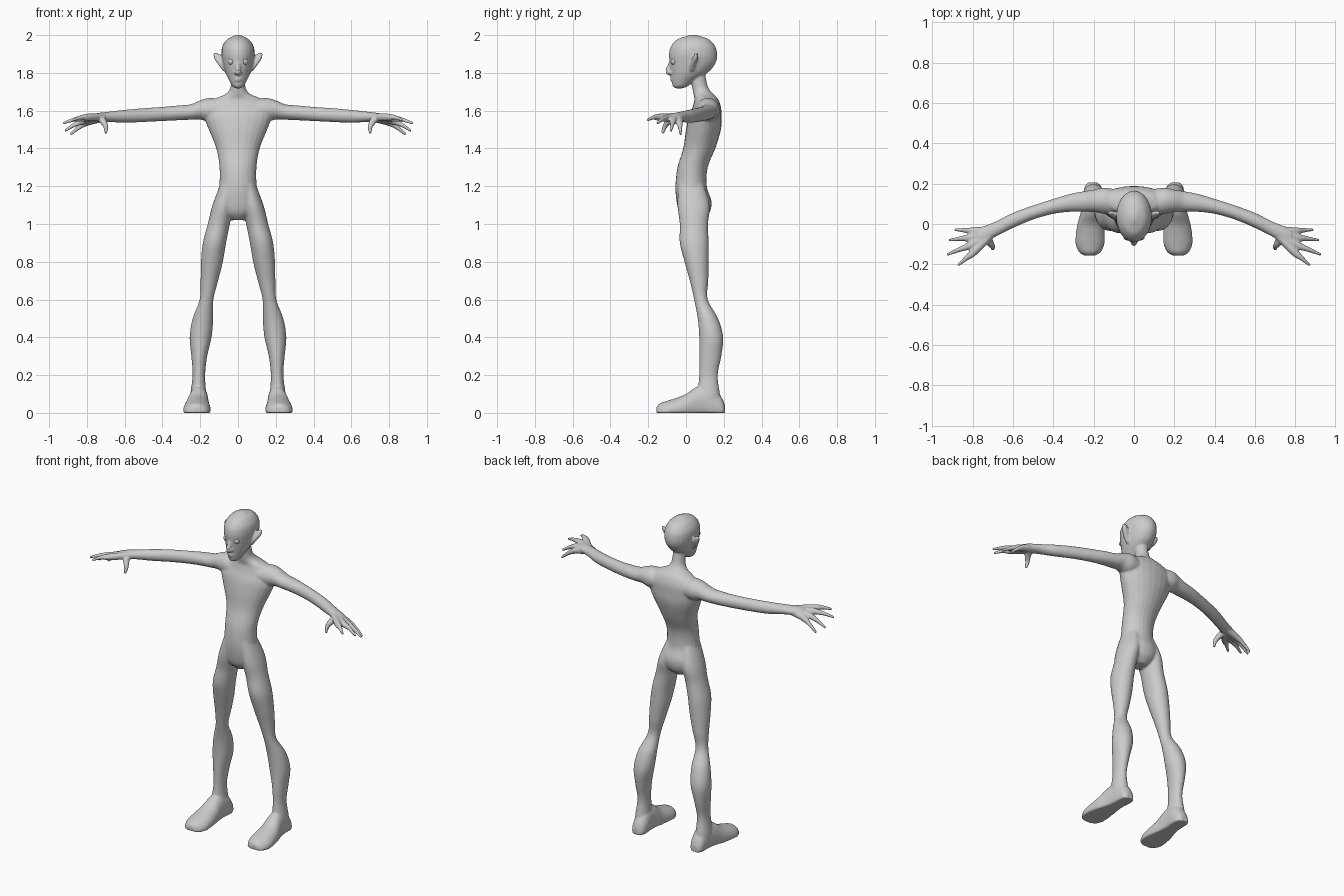
import bpy, bmesh
from math import cos, sin, pi
from mathutils import Vector

bm = bmesh.new()
SIDES = 24


def spline(rows, steps=5):
    """Catmull-Rom refinement of a list of number tuples."""
    pts = [Vector(r) for r in rows]
    ext = [pts[0]] + pts + [pts[-1]]
    out = []
    for i in range(1, len(ext) - 2):
        a, b, c, d = ext[i - 1:i + 3]
        for k in range(steps):
            t = k / steps
            out.append(0.5 * (2 * b + (c - a) * t + (2 * a - 5 * b + 4 * c - d) * t ** 2
                              + (3 * b - a - 3 * c + d) * t ** 3))
    return out + [pts[-1]]


def skin(rings, mirror):
    """Bridge rings of points into a closed tube, optionally on both sides."""
    for s in ((1, -1) if mirror else (1,)):
        loops = [[bm.verts.new((s * p[0], p[1], max(p[2], 0))) for p in r] for r in rings]
        n = len(loops[0])
        for a, b in zip(loops, loops[1:]):
            for i in range(n):
                j = (i + 1) % n
                bm.faces.new((a[i], a[j], b[j], b[i]))
        bm.faces.new(loops[0][::-1])
        bm.faces.new(loops[-1])


def loft(axis, rows, mirror=False):
    """Rows: position along axis, then min/max of the other two axes in xyz order."""
    rings = []
    for t, a0, a1, b0, b1 in spline(rows):
        ring = []
        for i in range(SIDES):
            g = 2 * pi * i / SIDES
            p = [(a0 + a1) / 2 + (a1 - a0) / 2 * cos(g), (b0 + b1) / 2 + (b1 - b0) / 2 * sin(g)]
            p.insert("xyz".index(axis), t)
            ring.append(p)
        rings.append(ring)
    skin(rings, mirror)


def tube(rows, mirror=False):
    """Rows: x, y, z, radius."""
    pts = spline(rows)
    rings = []
    for i, p in enumerate(pts):
        d = (pts[min(i + 1, len(pts) - 1)] - pts[max(i - 1, 0)]).to_3d()
        q = d.to_track_quat('Z', 'Y')
        rings.append([p.to_3d() + q @ Vector((p[3] * cos(2 * pi * k / 12), p[3] * sin(2 * pi * k / 12), 0))
                      for k in range(12)])
    skin(rings, mirror)


# torso and neck (z, half width, back-front range)
torso = [(1.02, .04, .0, .09), (1.06, .10, -.035, .125), (1.12, .12, -.05, .135),
         (1.2, .10, -.056, .11), (1.3, .098, -.045, .115), (1.4, .115, -.015, .155),
         (1.5, .155, .0, .185), (1.57, .18, .015, .188), (1.62, .175, .035, .185),
         (1.66, .13, .045, .17), (1.685, .07, .04, .148), (1.71, .045, .035, .125),
         (1.74, .038, .03, .112), (1.8, .036, .02, .10)]
loft('z', [(z, -w, w, a, b) for z, w, a, b in torso])

# head
head = [(1.718, .012, -.055, -.02), (1.73, .03, -.07, .01), (1.76, .047, -.076, .05),
        (1.79, .062, -.08, .10), (1.82, .073, -.084, .135), (1.86, .083, -.088, .16),
        (1.90, .088, -.09, .165), (1.94, .083, -.08, .155), (1.975, .06, -.05, .125),
        (1.993, .03, -.005, .08), (2.001, .008, .02, .05)]
loft('z', [(z, -w, w, a, b) for z, w, a, b in head])

# nose, lips and ears
tube([(0, -.078, 1.865, .008), (0, -.088, 1.835, .011), (0, -.096, 1.808, .015), (0, -.08, 1.793, .01)])
tube([(.008, -.088, 1.802, .009), (.02, -.08, 1.802, .008)], True)
for z in (1.762, 1.772):
    tube([(-.022, -.066, z, .004), (0, -.076, z, .008), (.022, -.066, z, .004)])
loft('z', [(1.81, .065, .08, .02, .04), (1.84, .068, .102, .02, .05), (1.87, .078, .123, .03, .062),
           (1.895, .095, .131, .043, .065), (1.908, .115, .128, .05, .06)], True)

# arms
loft('x', [(.08, .04, .17, 1.54, 1.66), (.15, .05, .18, 1.54, 1.667), (.2, .06, .17, 1.553, 1.655),
           (.25, .062, .162, 1.552, 1.634), (.32, .06, .148, 1.549, 1.627), (.4, .05, .124, 1.545, 1.62),
           (.5, .022, .092, 1.54, 1.613), (.6, -.02, .055, 1.536, 1.604),
           (.68, -.06, .015, 1.54, 1.595), (.74, -.095, -.01, 1.54, 1.588), (.78, -.11, -.03, 1.54, 1.58)], True)

# fingers: knuckle and tip, run back into the wrist to form the palm
fingers = [((.79, -.135, 1.565), (.872, -.205, 1.55)), ((.80, -.10, 1.56), (.927, -.152, 1.533)),
           ((.80, -.065, 1.55), (.917, -.08, 1.493)), ((.785, -.035, 1.543), (.888, -.028, 1.473))]
for knuckle, tip in fingers:
    mid = (Vector(knuckle) + Vector(tip)) / 2 + Vector((0, 0, .007))
    tube([(.69, -.03, 1.567, .022), (*knuckle, .02), (*mid, .0125), (*tip, .007)], True)
tube([(.73, -.05, 1.565, .022), (.715, -.09, 1.545, .019), (.70, -.112, 1.515, .013),
      (.70, -.125, 1.48, .008)], True)

# legs
loft('z', [(1.22, .01, .09, -.04, .09), (1.1, .02, .135, -.045, .125), (1.0, .043, .16, -.033, .117),
           (.9, .063, .186, -.033, .12), (.8, .08, .196, -.008, .12), (.7, .105, .198, .02, .118),
           (.6, .13, .203, .043, .115), (.5, .131, .24, .062, .17), (.4, .14, .256, .07, .197),
           (.3, .163, .247, .07, .187), (.2, .174, .24, .07, .168), (.1, .168, .252, .06, .18),
           (.04, .165, .25, .06, .19)], True)

# feet, flattened on the floor by the clamp at z = 0
loft('y', [(-.157, .195, .245, -.02, .03), (-.14, .165, .272, -.04, .05), (-.10, .147, .289, -.04, .064),
           (-.05, .145, .288, -.04, .08), (.0, .15, .28, -.04, .10), (.05, .155, .266, -.04, .135),
           (.1, .157, .256, -.04, .15), (.15, .156, .25, -.04, .13), (.19, .165, .242, -.04, .08),
           (.206, .185, .225, -.02, .04)], True)

# fuse everything into one smooth skin
bmesh.ops.recalc_face_normals(bm, faces=bm.faces[:])
mesh = bpy.data.meshes.new("body")
bm.to_mesh(mesh)
bm.free()
body = bpy.data.objects.new("body", mesh)
bpy.context.collection.objects.link(body)
remesh = body.modifiers.new("fuse", 'REMESH')
remesh.mode = 'VOXEL'
remesh.voxel_size = .005
remesh.use_smooth_shade = True
smooth = body.modifiers.new("smooth", 'SMOOTH')
smooth.factor = .5
smooth.iterations = 6

# eyes
for side, name in ((1, "left_eye"), (-1, "right_eye")):
    bpy.ops.mesh.primitive_uv_sphere_add(segments=20, ring_count=12, radius=.018,
                                         location=(side * .035, -.063, 1.86))
    bpy.context.object.name = name
    bpy.ops.object.shade_smooth()
